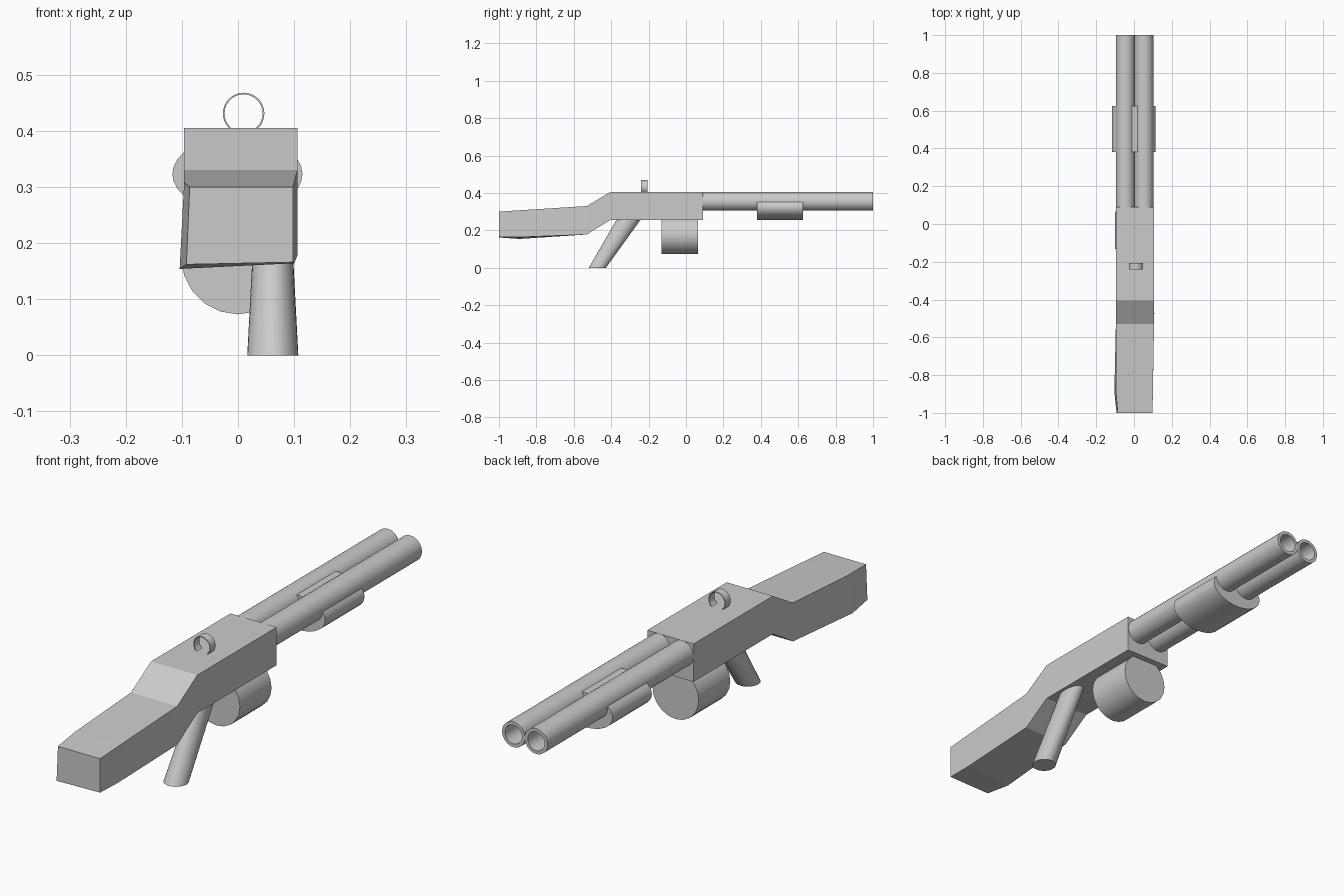
import bpy, bmesh, math

if "Cube" in bpy.data.objects:
    bpy.data.objects.remove(bpy.data.objects["Cube"])


def loft(name, rings, caps=True, closed=False, smooth=True):
    """Skin a mesh through a list of equal-length point rings."""
    bm = bmesh.new()
    loops = [[bm.verts.new(p) for p in r] for r in rings]
    n = len(rings[0])
    pairs = list(zip(loops, loops[1:]))
    if closed:
        pairs.append((loops[-1], loops[0]))
    for a, b in pairs:
        for i in range(n):
            j = (i + 1) % n
            bm.faces.new((a[i], a[j], b[j], b[i]))
    if caps and not closed:
        bm.faces.new(loops[0])
        bm.faces.new(loops[-1])
    bmesh.ops.recalc_face_normals(bm, faces=bm.faces)
    me = bpy.data.meshes.new(name)
    bm.to_mesh(me)
    bm.free()
    ob = bpy.data.objects.new(name, me)
    bpy.context.collection.objects.link(ob)
    if smooth:
        bpy.ops.object.select_all(action='DESELECT')
        ob.select_set(True)
        bpy.context.view_layer.objects.active = ob
        bpy.ops.object.shade_smooth_by_angle(angle=math.radians(30))
    return ob


def ring_y(x, z, rx, rz, y, n=32):
    """Ellipse facing along y."""
    return [(x + rx * math.cos(2 * math.pi * i / n), y,
             z + rz * math.sin(2 * math.pi * i / n)) for i in range(n)]


def ring_z(x, y, rx, ry, z, n=32):
    """Ellipse facing along z."""
    return [(x + rx * math.cos(2 * math.pi * i / n),
             y + ry * math.sin(2 * math.pi * i / n), z) for i in range(n)]


def tube(name, x, z, r_out, r_in, y0, y1):
    return loft(name, [ring_y(x, z, r_out, r_out, y0), ring_y(x, z, r_out, r_out, y1),
                       ring_y(x, z, r_in, r_in, y1), ring_y(x, z, r_in, r_in, y0)],
                closed=True)


# Receiver and stock: (y top, y bottom, left top, left bottom, right, top z, left z, right z)
sections = [
    (0.09, 0.09, -0.096, -0.096, 0.106, 0.405, 0.255, 0.255),
    (-0.405, -0.405, -0.096, -0.096, 0.106, 0.405, 0.255, 0.255),
    (-0.53, -0.53, -0.096, -0.096, 0.106, 0.330, 0.178, 0.178),
    (-0.88, -0.89, -0.096, -0.104, 0.100, 0.308, 0.154, 0.164),
    (-1.0, -1.0, -0.086, -0.092, 0.098, 0.300, 0.162, 0.166),
]
loft("receiver_and_stock",
     [[(lt, yt, zt), (r, yt, zt), (r, yb, zr), (lb, yb, zl)]
      for yt, yb, lt, lb, r, zt, zl, zr in sections], smooth=False)

# Twin hollow barrels
for side, x in (("left", -0.046), ("right", 0.053)):
    tube(side + "_barrel", x, 0.355, 0.050, 0.037, 0.05, 1.0)

# Oval fore grip around the barrels
loft("fore_grip", [ring_y(-0.001, 0.323, 0.116, 0.068, y) for y in (0.38, 0.625)])

# Drum magazine
loft("drum_magazine", [ring_y(0, 0.174, 0.101, 0.101, y, 20) for y in (-0.132, 0.065)])

# Sight ring
tube("sight_ring", 0.010, 0.431, 0.037, 0.034, -0.24, -0.207)

# Slanted pistol grip
loft("pistol_grip", [ring_z(0.062, -0.474, 0.0455, 0.046, 0.0),
                     ring_z(0.062, -0.282, 0.030, 0.067, 0.295)])
